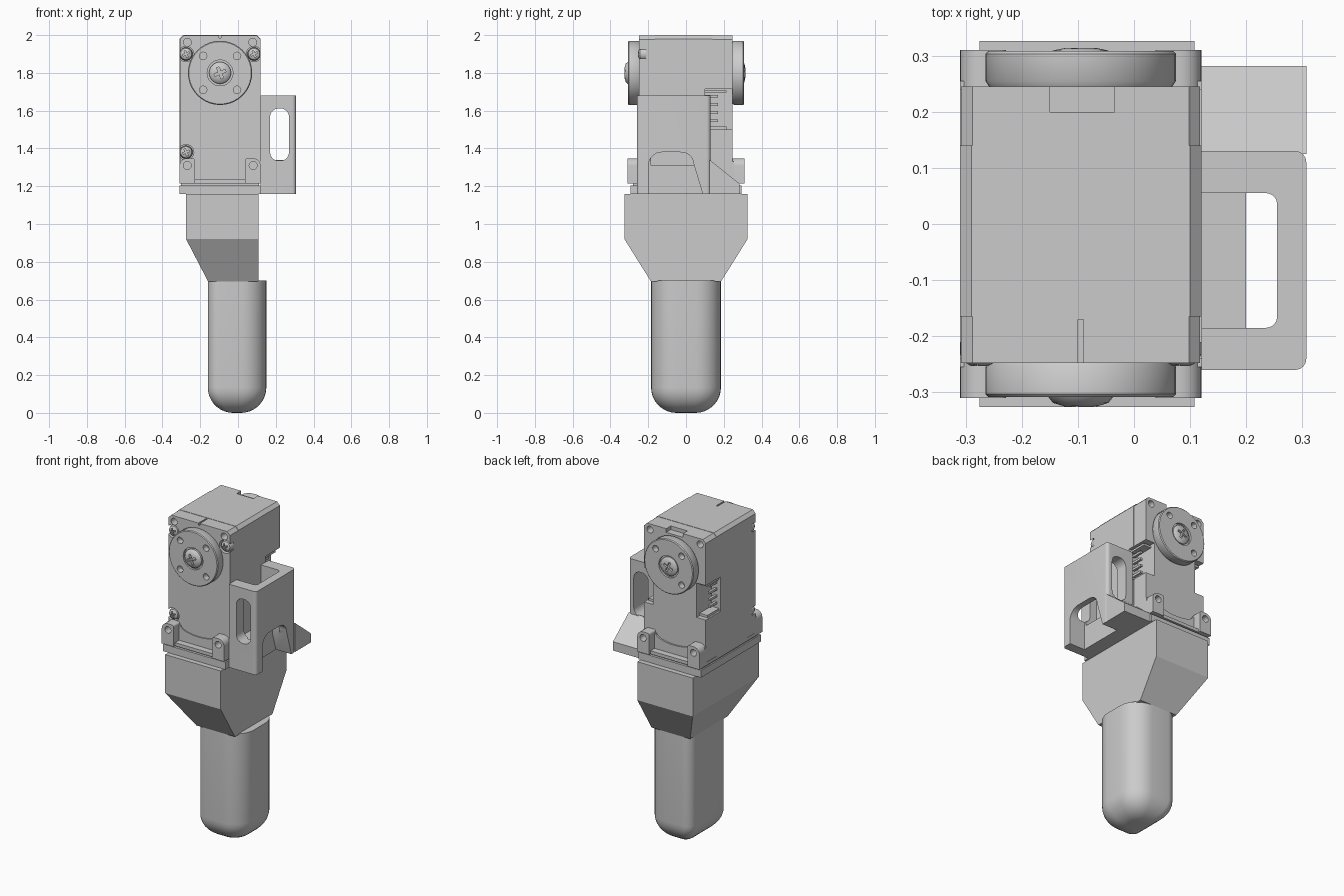
import bpy, bmesh, math
from mathutils import Vector

if "Cube" in bpy.data.objects:
    bpy.data.objects.remove(bpy.data.objects["Cube"])

CX, CZ = -0.095, 1.8          # output shaft centre
X0, X1 = -0.31, 0.12          # actuator body width


def finish(name, bm, smooth=False):
    bmesh.ops.recalc_face_normals(bm, faces=bm.faces)
    me = bpy.data.meshes.new(name)
    bm.to_mesh(me)
    bm.free()
    ob = bpy.data.objects.new(name, me)
    bpy.context.collection.objects.link(ob)
    if smooth:
        shade(ob)
    return ob


def select(ob):
    bpy.ops.object.select_all(action='DESELECT')
    ob.select_set(True)
    bpy.context.view_layer.objects.active = ob


def shade(ob):
    select(ob)
    bpy.ops.object.shade_smooth_by_angle(angle=math.radians(35))


def loft(name, rings, smooth=False):
    bm = bmesh.new()
    vs = [[bm.verts.new(p) for p in r] for r in rings]
    n = len(rings[0])
    for a, b in zip(vs, vs[1:]):
        for i in range(n):
            bm.faces.new((a[i], a[(i + 1) % n], b[(i + 1) % n], b[i]))
    bm.faces.new(vs[0])
    bm.faces.new(vs[-1])
    return finish(name, bm, smooth)


def prism(name, pts, axis, a, b, smooth=False):
    place = {'x': lambda u, v, w: (w, u, v), 'y': lambda u, v, w: (u, w, v),
             'z': lambda u, v, w: (u, v, w)}[axis]
    return loft(name, [[place(u, v, w) for u, v in pts] for w in (a, b)], smooth)


def rrect(u0, u1, v0, v1, radii, seg=8):
    # rounded rectangle, radii from lower left going counter-clockwise
    pts = []
    corners = [(u0, v0, 1, 1, 180), (u1, v0, -1, 1, 270), (u1, v1, -1, -1, 0), (u0, v1, 1, -1, 90)]
    for (u, v, su, sv, a), r in zip(corners, radii):
        if r == 0:
            pts.append((u, v))
            continue
        for k in range(seg + 1):
            t = math.radians(a + 90 * k / seg)
            pts.append((u + su * r + r * math.cos(t), v + sv * r + r * math.sin(t)))
    return pts


def box(name, x0, x1, y0, y1, z0, z1):
    return prism(name, [(x0, y0), (x1, y0), (x1, y1), (x0, y1)], 'z', z0, z1)


def lathe(name, prof, x, z, seg=32):
    # profile of (radius, y) rings around a y axis
    return loft(name, [[(x + r * math.cos(2 * math.pi * i / seg), y, z + r * math.sin(2 * math.pi * i / seg))
                        for i in range(seg)] for r, y in prof], True)


def rod(x, z, r, y0, y1, seg=20):
    return lathe('cutter', [(r, y0), (r, y1)], x, z, seg)


def cut(ob, *cutters):
    for c in cutters:
        m = ob.modifiers.new('cut', 'BOOLEAN')
        m.operation, m.object, m.solver = 'DIFFERENCE', c, 'EXACT'
        select(ob)
        bpy.ops.object.modifier_apply(modifier=m.name)
        bpy.data.objects.remove(c)
    return ob


def screw(name, x, z, r, y, s, h):
    # domed head with a cross recess; s is the outward y direction
    ob = lathe(name, [(r, y), (r, y + s * h * .5), (r * .85, y + s * h * .8), (r * .45, y + s * h), (r * .1, y + s * h)], x, z, 24)
    w, l = r * .12, r * .55
    for dx, dz in ((w, l), (l, w)):
        d = math.pi / 8
        pts = [(x + u * math.cos(d) - v * math.sin(d), z + u * math.sin(d) + v * math.cos(d))
               for u, v in ((-dx, -dz), (dx, -dz), (dx, dz), (-dx, dz))]
        cut(ob, prism('cutter', pts, 'y', *sorted((y + s * h * .45, y + s * h * 1.5))))
    return ob


# Fingertip: rounded column with a domed lower end
sec = rrect(-0.16, 0.15, -0.185, 0.185, (0.06, 0.13, 0.13, 0.06))
rings, R = [], 0.135
for k in range(10):
    t = math.pi / 2 * k / 9
    ins, z = R * (1 - math.sin(t)), R * (1 - math.cos(t))
    sx, sy = 1 - ins / 0.155, 1 - ins / 0.185
    rings.append([(-0.005 + (x + 0.005) * sx, y * sy, z) for x, y in sec])
rings.append([(x, y, 0.70) for x, y in sec])
loft('fingertip', rings, True)

# Tapered adapter between fingertip and actuator
loft('adapter', [[(a, -h, z), (0.108, -h, z), (0.108, h, z), (a, h, z)]
                 for a, h, z in ((-0.158, 0.185, 0.695), (-0.275, 0.326, 0.92), (-0.275, 0.326, 1.16))])

# Mounting plates below the actuator
box('base_plate', X0, X1, -0.295, 0.295, 1.16, 1.205)
box('base_seam', X0 + .008, X1 - .008, -0.28, 0.28, 1.205, 1.215)
box('upper_plate', X0, X1, -0.295, 0.295, 1.215, 1.235)

# Actuator body in three sections with chamfered upper edges
SCREWS = ((-0.275, 1.9), (0.085, 1.9), (-0.275, 1.38))


def section(name, g, y0, y1):
    c = 0.02
    return prism(name, [(X0 + g, 1.23), (X1 - g, 1.23), (X1 - g, 2 - g - c), (X1 - g - c, 2 - g),
                        (X0 + g + c, 2 - g), (X0 + g, 2 - g - c)], 'y', y0, y1)


front = section('body_front', 0.002, -0.248, -0.165)
section('body_middle', 0, -0.165, 0.14)
back = section('body_back', 0.002, 0.14, 0.245)
cut(front, *[rod(x, z, 0.041, -0.3, -0.213) for x, z in SCREWS],
    *[rod(x, 1.962, 0.021, -0.3, -0.19) for x in (-0.268, 0.078)],
    box('cutter', -0.1, -0.09, -0.3, -0.17, 1.985, 2.1))
cut(back, *[rod(x, 1.962, 0.021, 0.19, 0.3) for x in (-0.268, 0.078)],
    box('cutter', -0.15, -0.035, 0.2, 0.3, 1.975, 2.1))

# Connector openings on both sides with four pins each
middle = bpy.data.objects['body_middle']
for side, x, s in (('right', X1, -1), ('left', X0, 1)):
    xs = sorted((x - s * 0.05, x + s * 0.065))
    for b, y0, y1 in ((middle, 0.1, 0.2), (back, 0.1, 0.3)):
        cut(b, box('cutter', *xs, y0, y1, 1.5, 1.715))
    inner = sorted((x + s * 0.012, x + s * 0.066))
    box('connector_shelf_' + side, *inner, 0.1, 0.215, 1.5, 1.515)
    box('connector_roof_' + side, *inner, 0.1, 0.215, 1.695, 1.708)
    px = sorted((x + s * 0.025, x + s * 0.04))
    for i in range(4):
        z = 1.54 + i * 0.043
        box('connector_pin_' + side, *px, 0.1, 0.17, z, z + 0.014)

# Lower lips with a curved upper edge, and corner ears
arc = [(X0, 1.235), (X1, 1.235), (X1, 1.33), (0.03, 1.33)]
arc += [(CX + 0.125 * math.cos(t), 1.33 - 0.04 * math.sin(t)) for t in [math.pi * k / 12 for k in range(13)]]
arc += [(X0, 1.33)]
for side, s in (('front', -1), ('back', 1)):
    prism('lower_lip_' + side, arc, 'y', s * 0.24, s * 0.255)
    for x0, x1, hx in ((X0, -0.228, -0.268), (0.038, X1, 0.08)):
        left = x0 == X0
        ear = prism('ear_' + side, rrect(x0, x1, 1.215, 1.348, (0, 0, .012 if left else .04, .04 if left else .012)),
                    'y', s * 0.245, s * 0.31)
        cut(ear, rod(hx, 1.31, 0.021, min(s * .2, s * .4), max(s * .2, s * .4)))
        shade(ear)

# Small corner screws
for x, z in SCREWS:
    screw('corner_screw', x, z, 0.035, -0.21, -1, 0.043)

# Output discs with bolt holes and a centre screw
for side, s in (('front', -1), ('back', 1)):
    rim = [(0.16, s * 0.24), (0.17, s * 0.255), (0.17, s * 0.303), (0.165, s * 0.308)]
    rim += [(0.068, s * 0.308), (0.068, s * 0.295), (0.01, s * 0.295)]
    disc = lathe('disc_' + side, rim, CX, CZ, 40)
    for k in range(4):
        a = math.pi / 4 + k * math.pi / 2
        cut(disc, rod(CX + 0.127 * math.cos(a), CZ + 0.127 * math.sin(a), 0.02, min(s * .27, s * .4), max(s * .27, s * .4), 16))
    shade(disc)
    screw('disc_screw_' + side, CX, CZ, 0.058, s * 0.29, s, 0.036 if s < 0 else 0.024)

# Side bracket: U-shaped wall with slots and an arched opening
bracket = prism('side_bracket', rrect(X1, 0.307, -0.26, 0.13, (0, .02, .02, 0)), 'z', 1.16, 1.68)
slot = rrect(0.17, 0.27, 1.335, 1.612, (.045,) * 4)
arch = [(-0.198, 1.1), (0.106, 1.1), (0.088, 1.16), (0.04, 1.32)]
arch += [(-0.03 + 0.07 * math.cos(t), 1.32 + 0.06 * math.sin(t)) for t in [math.pi * k / 16 for k in range(1, 9)]]
arch += [(-0.128 + 0.07 * math.cos(t), 1.31 + 0.07 * math.sin(t)) for t in [math.pi / 2 + math.pi * k / 16 for k in range(9)]]
cut(bracket,
    prism('cutter', rrect(0.0, 0.255, -0.185, 0.055, (0, .02, .02, 0)), 'z', 1.0, 1.8),
    prism('cutter', slot, 'y', -0.4, 0.4),
    prism('cutter', arch, 'x', 0.2, 0.4))
shade(bracket)
box('bracket_floor', X1, 0.2, -0.19, 0.06, 1.16, 1.31)

# Sloped foot behind the bracket
prism('bracket_foot', [(0.125, 1.16), (0.282, 1.16), (0.282, 1.215), (0.125, 1.34)], 'x', X1, 0.307)
